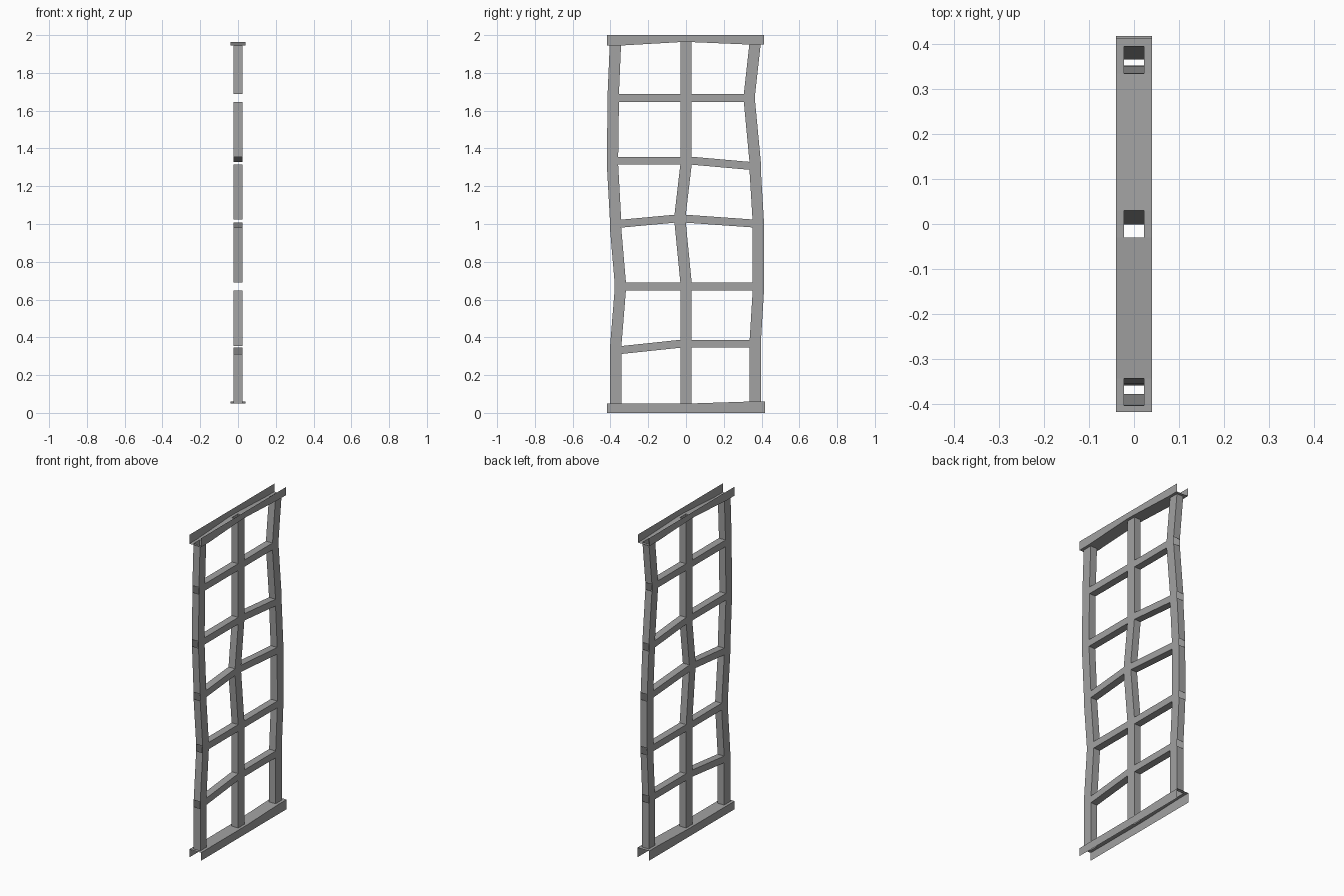
import bpy, bmesh
from mathutils import Vector

cube = bpy.data.objects.get("Cube")
if cube:
    bpy.data.objects.remove(cube, do_unlink=True)

grey = bpy.data.materials.new("plain grey")
grey.use_nodes = True
GREY = (0.36, 0.36, 0.36, 1)
grey.diffuse_color = GREY
grey.node_tree.nodes["Principled BSDF"].inputs["Base Color"].default_value = GREY

DEPTH = 0.0225   # half depth of posts and rungs
HALF = 0.03      # half width of a post
RUNG = 0.021     # half height of a rung
FLANGE = 0.04    # half depth of the rails

# Joint centres (y, z) of each post, from the bottom rail to the top rail
POSTS = {
    "front": [(-.372, .05), (-.372, .333), (-.348, .67), (-.373, 1.002),
              (-.389, 1.335), (-.385, 1.668), (-.374, 1.945)],
    "middle": [(0, .05), (0, .366), (0, .67), (-.031, 1.028),
               (0, 1.335), (0, 1.668), (0, 1.963)],
    "back": [(.367, .06), (.367, .366), (.383, .67), (.382, 1.003),
             (.366, 1.308), (.336, 1.668), (.365, 1.95)],
}


def quad(bm, points, centre):
    """Add a quad that faces away from centre."""
    face = bm.faces.new([bm.verts.new(p) for p in points])
    face.normal_update()
    if face.normal.dot(face.calc_center_median() - Vector(centre)) < 0:
        face.normal_flip()


def cheeks(bm, outline):
    """Add the two side faces of an outline of (y, z) points."""
    y = sum(p[0] for p in outline) / 4
    z = sum(p[1] for p in outline) / 4
    for x in (-DEPTH, DEPTH):
        quad(bm, [(x, *p) for p in outline], (0, y, z))
    return (0, y, z)


def tube(bm, a, b, c, d):
    """Open-ended tube with walls along a-b and d-c."""
    centre = cheeks(bm, [a, b, c, d])
    for p, q in ((a, b), (d, c)):
        quad(bm, [(-DEPTH, *p), (DEPTH, *p), (DEPTH, *q), (-DEPTH, *q)], centre)


def finish(bm, name):
    bmesh.ops.remove_doubles(bm, verts=bm.verts, dist=0.0001)
    mesh = bpy.data.meshes.new(name)
    bm.to_mesh(mesh)
    bm.free()
    mesh.materials.append(grey)
    bpy.context.collection.objects.link(bpy.data.objects.new(name, mesh))


# Hollow bent posts, pierced at each joint
for name, joints in POSTS.items():
    bm = bmesh.new()
    last = len(joints) - 1
    for i in range(last):
        (y0, z0), (y1, z1) = joints[i], joints[i + 1]
        low = z0 + (RUNG if i > 0 else 0)
        high = z1 - (RUNG if i + 1 < last else 0)
        tube(bm, (y0 - HALF, low), (y1 - HALF, high),
             (y1 + HALF, high), (y0 + HALF, low))
        if i > 0:
            cheeks(bm, [(y0 - HALF, z0 - RUNG), (y0 + HALF, z0 - RUNG),
                        (y0 + HALF, z0 + RUNG), (y0 - HALF, z0 + RUNG)])
    finish(bm, name + "_post")

# Hollow rungs between neighbouring posts
for first, second in (("front", "middle"), ("middle", "back")):
    for i in range(1, len(POSTS[first]) - 1):
        (y0, z0), (y1, z1) = POSTS[first][i], POSTS[second][i]
        bm = bmesh.new()
        tube(bm, (y0 + HALF, z0 - RUNG), (y1 - HALF, z1 - RUNG),
             (y1 - HALF, z1 + RUNG), (y0 + HALF, z0 + RUNG))
        finish(bm, f"{first}_rung_{i}")


def rail(name, index, start, end, rim):
    """Open channel: web pierced by the posts, flanges reaching to rim."""
    ends = [joints[index] for joints in POSTS.values()]
    line = [(start, ends[0][1])]
    for y, z in ends:
        line += [(y - HALF, z), (y + HALF, z)]
    line.append((end, ends[-1][1]))
    xs = [-FLANGE, -DEPTH, DEPTH, FLANGE]
    bm = bmesh.new()
    for i, ((y0, z0), (y1, z1)) in enumerate(zip(line, line[1:])):
        centre = (0, (y0 + y1) / 2, rim)
        for j, (x0, x1) in enumerate(zip(xs, xs[1:])):
            if not (i % 2 and j == 1):
                quad(bm, [(x0, y0, z0), (x1, y0, z0), (x1, y1, z1), (x0, y1, z1)], centre)
        for x in (-FLANGE, FLANGE):
            quad(bm, [(x, y0, z0), (x, y1, z1), (x, y1, rim), (x, y0, rim)], centre)
    finish(bm, name)


rail("bottom_rail", 0, -.419, .418, 0)
rail("top_rail", -1, -.419, .414, 2)
